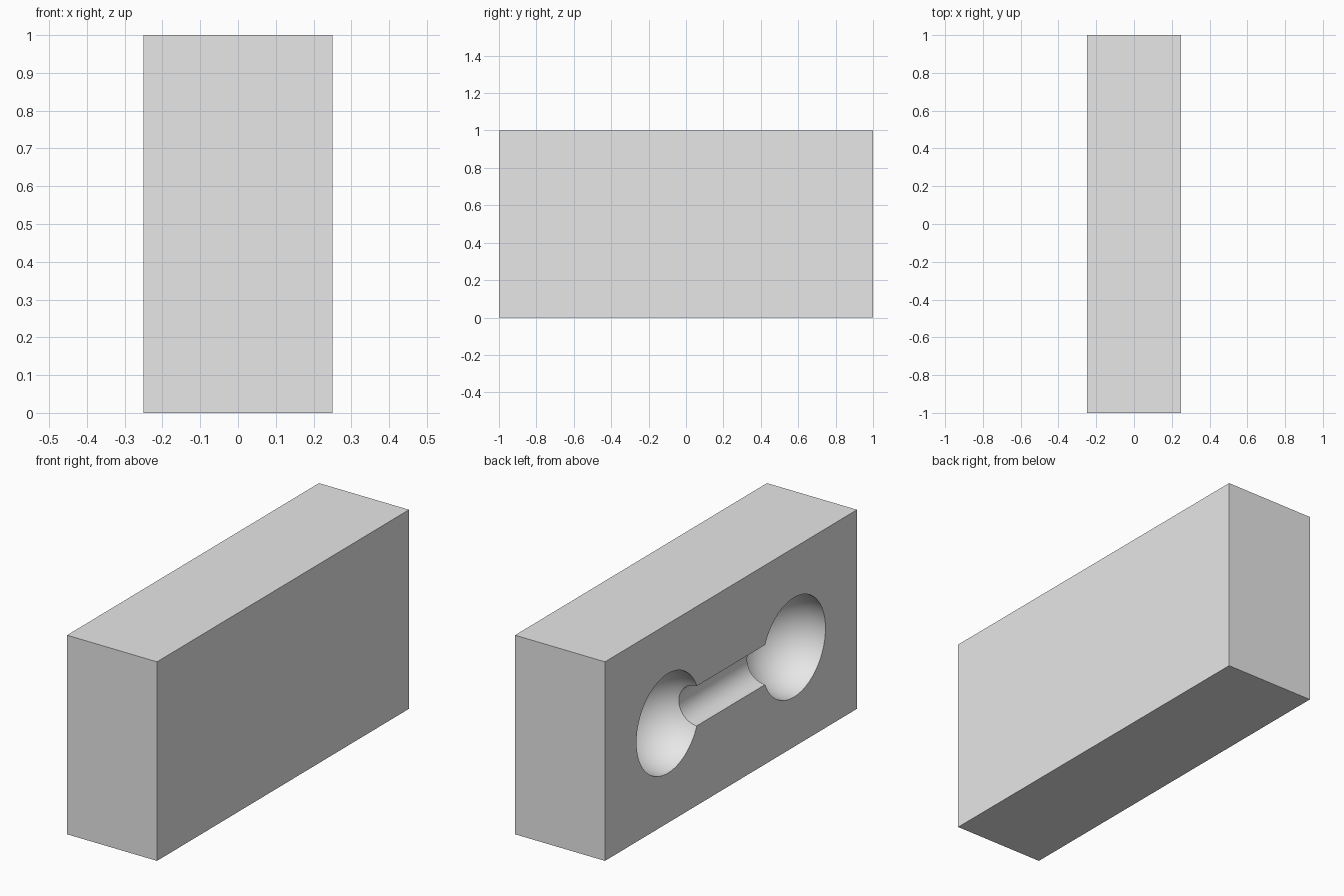
import bpy
import bmesh
from math import radians, sin, cos, pi, asin
from mathutils import Matrix

cube = bpy.data.objects.get("Cube")
if cube:
    bpy.data.objects.remove(cube, do_unlink=True)

WIDTH, LENGTH, HEIGHT = 0.5, 2.0, 1.0
BALL_R, BAR_R, BALL_Y = 0.25, 0.1, 0.5
SEGMENTS, ARC_STEPS = 96, 40

grey = bpy.data.materials.new("light grey")
grey.use_nodes = True
colour = (0.8, 0.8, 0.8, 1)
grey.diffuse_color = colour
grey.node_tree.nodes["Principled BSDF"].inputs["Base Color"].default_value = colour


def add_object(name, bm):
    bmesh.ops.recalc_face_normals(bm, faces=bm.faces)
    mesh = bpy.data.meshes.new(name)
    bm.to_mesh(mesh)
    bm.free()
    mesh.materials.append(grey)
    obj = bpy.data.objects.new(name, mesh)
    bpy.context.collection.objects.link(obj)
    return obj


# Solid block
bm = bmesh.new()
bmesh.ops.create_cube(bm, size=1, matrix=Matrix.Translation((0, 0, HEIGHT / 2))
                      @ Matrix.Diagonal((WIDTH, LENGTH, HEIGHT, 1)))
block = add_object("mould_block", bm)

# Dumbbell cutter: half profile (y, radius), mirrored, then spun round the y axis
end_angle = pi - asin(BAR_R / BALL_R)
half = []
for i in range(ARC_STEPS + 1):
    a = end_angle * i / ARC_STEPS
    half.append((BALL_Y + BALL_R * cos(a), BALL_R * sin(a)))
profile = half + [(-y, r) for y, r in reversed(half)]

bm = bmesh.new()
turn = Matrix.Rotation(pi / SEGMENTS, 3, 'Y')  # keeps cutter edges off the block face
verts = [bm.verts.new(turn @ bm.verts.new((r, y, 0)).co) for y, r in profile]
bmesh.ops.delete(bm, geom=[v for v in bm.verts if v not in verts], context='VERTS')
edges = [bm.edges.new(pair) for pair in zip(verts, verts[1:])]
bmesh.ops.spin(bm, geom=verts + edges, cent=(0, 0, 0), axis=(0, 1, 0),
               angle=2 * pi, steps=SEGMENTS, use_duplicate=False)
bmesh.ops.remove_doubles(bm, verts=bm.verts, dist=0.0001)
bmesh.ops.translate(bm, verts=bm.verts, vec=(-WIDTH / 2, 0, HEIGHT / 2))
cutter = add_object("dumbbell_cutter", bm)
cutter.hide_render = True

# Carve the cavity into the -x face and bake the result
cut = block.modifiers.new("cavity", 'BOOLEAN')
cut.operation = 'DIFFERENCE'
cut.solver = 'EXACT'
cut.object = cutter
bpy.ops.object.select_all(action='DESELECT')
block.select_set(True)
bpy.context.view_layer.objects.active = block
bpy.ops.object.modifier_apply(modifier=cut.name)
bpy.data.objects.remove(cutter, do_unlink=True)

# Smooth cavity with crisp rims
bpy.ops.object.shade_smooth_by_angle(angle=radians(30))
